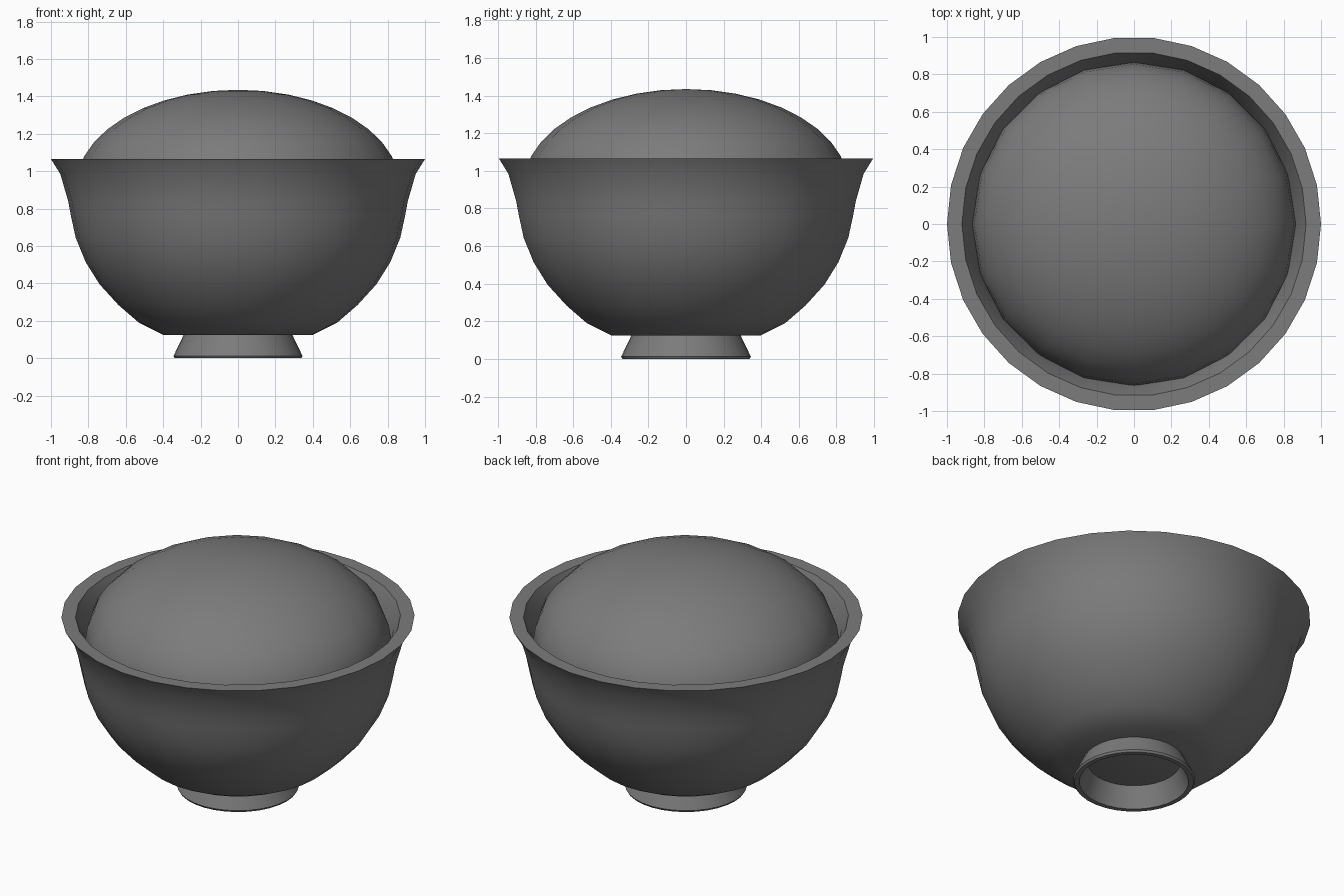
import bpy
import bmesh
import math

cube = bpy.data.objects.get("Cube")
if cube:
    bpy.data.objects.remove(cube, do_unlink=True)

grey = bpy.data.materials.new("dark grey")
grey.use_nodes = True
colour = (0.2, 0.2, 0.2, 1)
grey.diffuse_color = colour
grey.node_tree.nodes["Principled BSDF"].inputs["Base Color"].default_value = colour


def lathe(name, profile, sides, closed=False):
    """Spin a (radius, height) profile around z."""
    bm = bmesh.new()
    rings = []
    for r, z in profile:
        if r == 0:
            rings.append([bm.verts.new((0, 0, z))] * sides)
        else:
            angles = [math.tau * i / sides for i in range(sides)]
            rings.append([bm.verts.new((r * math.cos(a), r * math.sin(a), z)) for a in angles])
    pairs = list(zip(rings, rings[1:]))
    if closed:
        pairs.append((rings[-1], rings[0]))
    for low, high in pairs:
        for i in range(sides):
            j = (i + 1) % sides
            corners = dict.fromkeys((low[i], low[j], high[j], high[i]))
            bm.faces.new(list(corners))
    bmesh.ops.recalc_face_normals(bm, faces=bm.faces)
    mesh = bpy.data.meshes.new(name)
    bm.to_mesh(mesh)
    bm.free()
    obj = bpy.data.objects.new(name, mesh)
    bpy.context.collection.objects.link(obj)
    mesh.materials.append(grey)
    bpy.ops.object.select_all(action="DESELECT")
    obj.select_set(True)
    bpy.context.view_layer.objects.active = obj
    bpy.ops.object.shade_smooth_by_angle(angle=math.radians(35))
    return obj


# Bowl: outer wall up to the flared lip, then down the inner wall
outer = [(0, 0.125), (0.4, 0.125), (0.53, 0.19), (0.64, 0.285), (0.74, 0.395),
         (0.815, 0.515), (0.868, 0.645), (0.893, 0.76), (0.908, 0.84),
         (0.95, 0.985), (1, 1.065)]
inner = [(0.92, 1.065), (0.88, 0.98), (0.84, 0.84), (0.8, 0.66), (0.68, 0.43),
         (0.48, 0.25), (0, 0.19)]
lathe("bowl", outer + inner, 30)

# Flared hollow foot ring with a small bevel at the ground
foot = [(0.288, 0.13), (0.345, 0.012), (0.338, 0), (0.31, 0), (0.26, 0.13)]
lathe("foot_ring", foot, 32, closed=True)

# Domed filling, a squashed ball resting in the bowl
bpy.ops.mesh.primitive_uv_sphere_add(segments=20, ring_count=20, location=(0, 0, 0.92))
dome = bpy.context.object
dome.name = "domed_filling"
dome.scale = (0.865, 0.865, 0.515)
bpy.ops.object.transform_apply(location=False, rotation=False, scale=True)
# Keep only the part above the inner wall
bm = bmesh.new()
bm.from_mesh(dome.data)
hidden = [v for v in bm.verts if v.co.z < -0.1]
bmesh.ops.delete(bm, geom=hidden, context="VERTS")
bm.to_mesh(dome.data)
bm.free()
dome.data.materials.append(grey)
bpy.ops.object.shade_smooth_by_angle(angle=math.radians(35))
